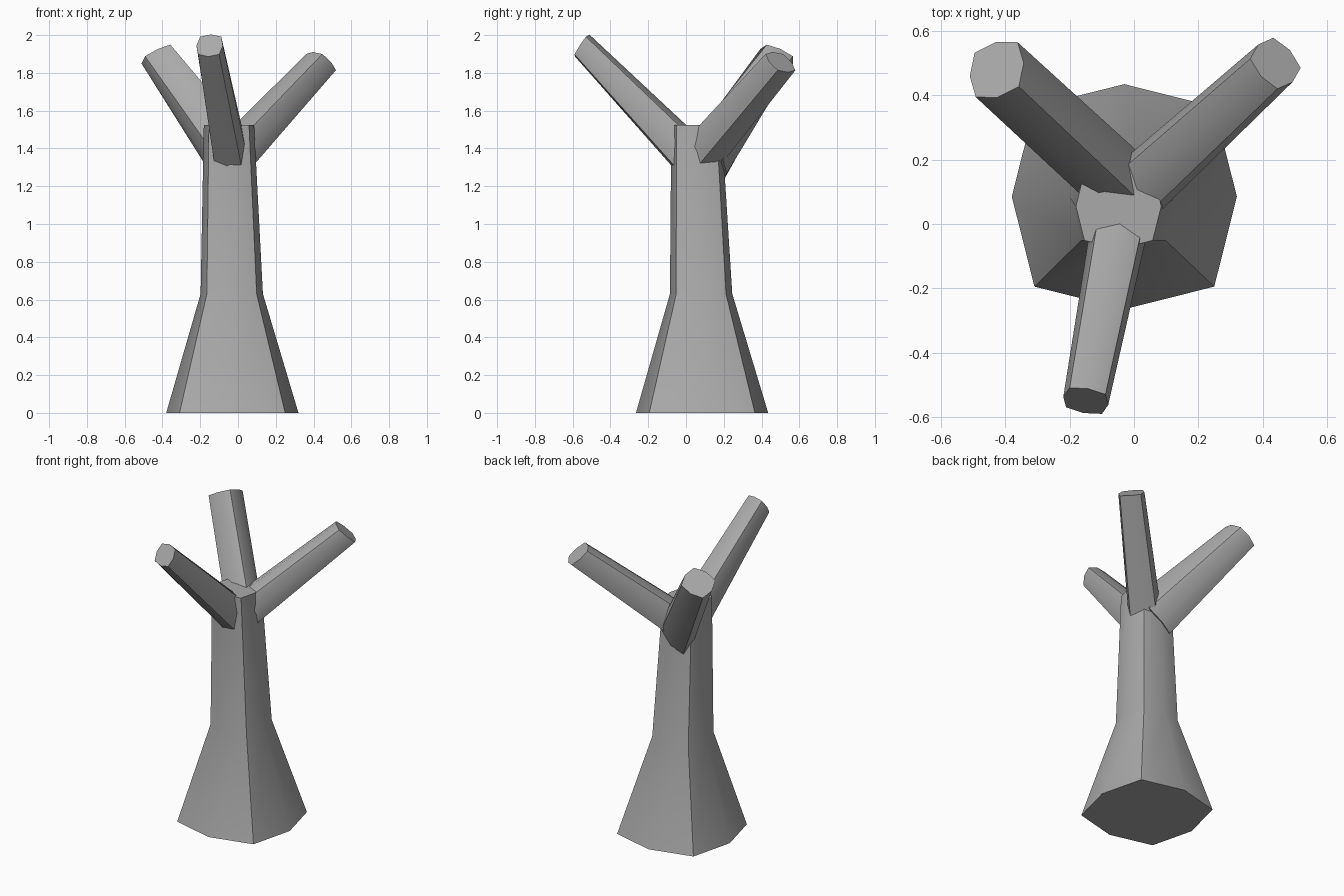
import bpy, bmesh, math
from mathutils import Vector

if "Cube" in bpy.data.objects:
    bpy.data.objects.remove(bpy.data.objects["Cube"], do_unlink=True)

GREY = 0.4
bark = bpy.data.materials.new("grey_bark")
bark.use_nodes = True
bark.diffuse_color = (GREY, GREY, GREY, 1)
bark.node_tree.nodes["Principled BSDF"].inputs["Base Color"].default_value = (GREY, GREY, GREY, 1)


def ring(center, side, up, width, height, roll=0):
    """Rounded square of eight points, with its four corners further out."""
    points = []
    for i in range(8):
        a = math.radians(45 * i + roll)
        r = 1.13 if i % 2 else 1.0
        points.append(Vector(center) + side * (width * r * math.cos(a)) + up * (height * r * math.sin(a)))
    return points


def loft(name, rings):
    """Skin a closed solid over a list of rings."""
    bm = bmesh.new()
    loops = [[bm.verts.new(p) for p in pts] for pts in rings]
    for low, high in zip(loops, loops[1:]):
        for i in range(8):
            j = (i + 1) % 8
            bm.faces.new((low[i], low[j], high[j], high[i]))
    bm.faces.new(loops[0][::-1])
    bm.faces.new(loops[-1])
    bmesh.ops.recalc_face_normals(bm, faces=bm.faces)
    mesh = bpy.data.meshes.new(name)
    bm.to_mesh(mesh)
    bm.free()
    mesh.materials.append(bark)
    obj = bpy.data.objects.new(name, mesh)
    bpy.context.collection.objects.link(obj)
    bpy.ops.object.select_all(action="DESELECT")
    obj.select_set(True)
    bpy.context.view_layer.objects.active = obj
    bpy.ops.object.shade_smooth_by_angle(angle=math.radians(35))


def branch(name, base, tip, base_size, tip_size, tip_normal, roll=0):
    """Tapered limb whose end cut may lean away from its own axis."""
    rings = []
    axis = Vector(tip) - Vector(base)
    for center, normal, size in ((base, axis, base_size), (tip, Vector(tip_normal), tip_size)):
        normal = normal.normalized()
        side = Vector((0, 0, 1)).cross(normal).normalized()
        rings.append(ring(center, side, normal.cross(side), *size, roll))
    loft(name, rings)


# Trunk with a flared foot
X, Y = Vector((1, 0, 0)), Vector((0, 1, 0))
loft("trunk", [ring(c, X, Y, r, r) for c, r in (
    ((-0.03, 0.085, 0), 0.35),
    ((-0.033, 0.08, 0.63), 0.165),
    ((-0.048, 0.055, 1.525), 0.133))])

# Three limbs
branch("front_branch", (-0.04, 0.02, 1.36), (-0.15, -0.55, 1.945),
       (0.09, 0.108), (0.071, 0.07), (-0.15, -0.82, 0.55))
branch("back_left_branch", (-0.02, 0.08, 1.365), (0.44, 0.5, 1.857),
       (0.1, 0.105), (0.079, 0.081), (0.49, 0.445, 0.75))
branch("back_right_branch", (-0.03, 0.115, 1.34), (-0.427, 0.48, 1.888),
       (0.097, 0.147), (0.095, 0.094), (-0.46, 0.35, 0.81), roll=45)
